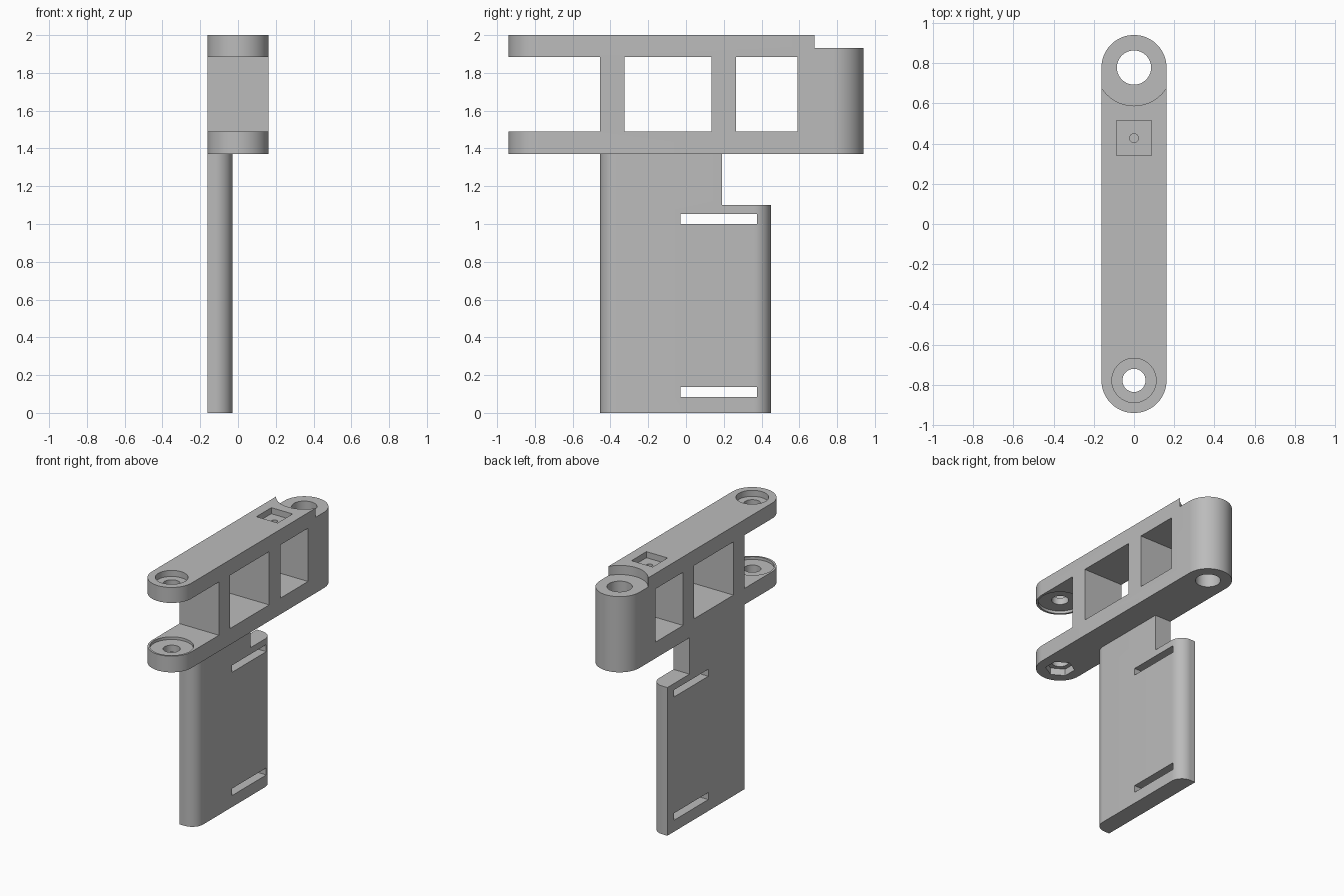
import bpy
import bmesh
from math import cos, sin, pi

if "Cube" in bpy.data.objects:
    bpy.data.objects.remove(bpy.data.objects["Cube"], do_unlink=True)

grey = bpy.data.materials.new("plain grey")
grey.use_nodes = True
GREY = (0.5, 0.5, 0.5, 1)
grey.diffuse_color = GREY
grey.node_tree.nodes["Principled BSDF"].inputs["Base Color"].default_value = GREY

R = 0.162              # half width of the arm
BOTTOM, TOP = 1.37, 2.0
LOW, HIGH = 1.49, 1.885  # inner faces of the two rails
PIN, BARREL = -0.778, 0.778  # y of the two pivot axes


def arc(cx, cy, r, start, end, steps):
    angles = [start + (end - start) * i / steps for i in range(steps + 1)]
    return [(cx + r * cos(a), cy + r * sin(a)) for a in angles]


def prism(name, outline, z0, z1):
    """Extrude a closed xy outline from z0 to z1."""
    bm = bmesh.new()
    base = bm.faces.new([bm.verts.new((x, y, z0)) for x, y in outline])
    top = bmesh.ops.extrude_face_region(bm, geom=[base])["geom"]
    for v in top:
        if isinstance(v, bmesh.types.BMVert):
            v.co.z = z1
    bmesh.ops.recalc_face_normals(bm, faces=bm.faces)
    mesh = bpy.data.meshes.new(name)
    bm.to_mesh(mesh)
    bm.free()
    mesh.materials.append(grey)
    ob = bpy.data.objects.new(name, mesh)
    bpy.context.collection.objects.link(ob)
    return ob


def box(x0, x1, y0, y1, z0, z1):
    return prism("cutter", [(x0, y0), (x1, y0), (x1, y1), (x0, y1)], z0, z1)


def round_cutter(y, r, z0, z1, sides=64, turn=0.0):
    return prism("cutter", arc(0, y, r, turn, turn + 2 * pi, sides)[:-1], z0, z1)


def cut(ob, cutter):
    cutter.hide_render = True
    mod = ob.modifiers.new("cut", "BOOLEAN")
    mod.operation = "DIFFERENCE"
    mod.solver = "EXACT"
    mod.object = cutter
    bpy.context.view_layer.objects.active = ob
    bpy.ops.object.modifier_apply(modifier=mod.name)
    bpy.data.objects.remove(cutter, do_unlink=True)


def smooth(ob):
    bpy.ops.object.select_all(action="DESELECT")
    ob.select_set(True)
    bpy.context.view_layer.objects.active = ob
    bpy.ops.object.shade_smooth_by_angle()


# Arm: a long bar with round ends
arm = prism("hinge_arm", arc(0, BARREL, R, 0, pi, 32) + arc(0, PIN, R, pi, 2 * pi, 32),
            BOTTOM, TOP)

# Open fork at the front and two windows through the sides
for y0, y1 in ((-1.2, -0.455), (-0.325, 0.135), (0.265, 0.59)):
    cut(arm, box(-0.5, 0.5, y0, y1, LOW, HIGH))

# Lowered barrel top and barrel bore
cut(arm, round_cutter(BARREL, 0.19, 1.932, 2.1))
cut(arm, round_cutter(BARREL, 0.085, 1.2, 2.2))

# Pin hole, screw-head recess, hexagonal nut pocket and washer recesses
cut(arm, round_cutter(PIN, 0.0575, 1.2, 2.2))
cut(arm, round_cutter(PIN, 0.11, TOP - 0.045, 2.1))
cut(arm, round_cutter(PIN, 0.1, 1.2, BOTTOM + 0.05, sides=6, turn=pi / 2))
cut(arm, round_cutter(PIN, 0.147, LOW - 0.02, HIGH + 0.02))

# Square pocket with a small hole in the top rail
cut(arm, box(-0.087, 0.087, 0.34, 0.515, TOP - 0.045, 2.1))
cut(arm, round_cutter(0.427, 0.022, 1.7, 2.2, sides=32))
smooth(arm)

# Hanging plate, flush with one side, rounded on its inner vertical edges
FACE, FRONT, BACK, ROUND = -0.03, -0.455, 0.45, 0.09
plate = prism("mounting_plate",
              [(-R, BACK), (-R, FRONT)]
              + arc(FACE - ROUND, FRONT + ROUND, ROUND, -pi / 2, 0, 16)
              + arc(FACE - ROUND, BACK - ROUND, ROUND, 0, pi / 2, 16),
              0, BOTTOM)

# Corner notch and two strap slots
cut(plate, box(-0.5, 0.5, 0.19, 0.7, 1.1, 1.6))
for z in (0.085, 1.0):
    cut(plate, box(-0.5, 0.5, -0.03, 0.375, z, z + 0.052))
smooth(plate)
